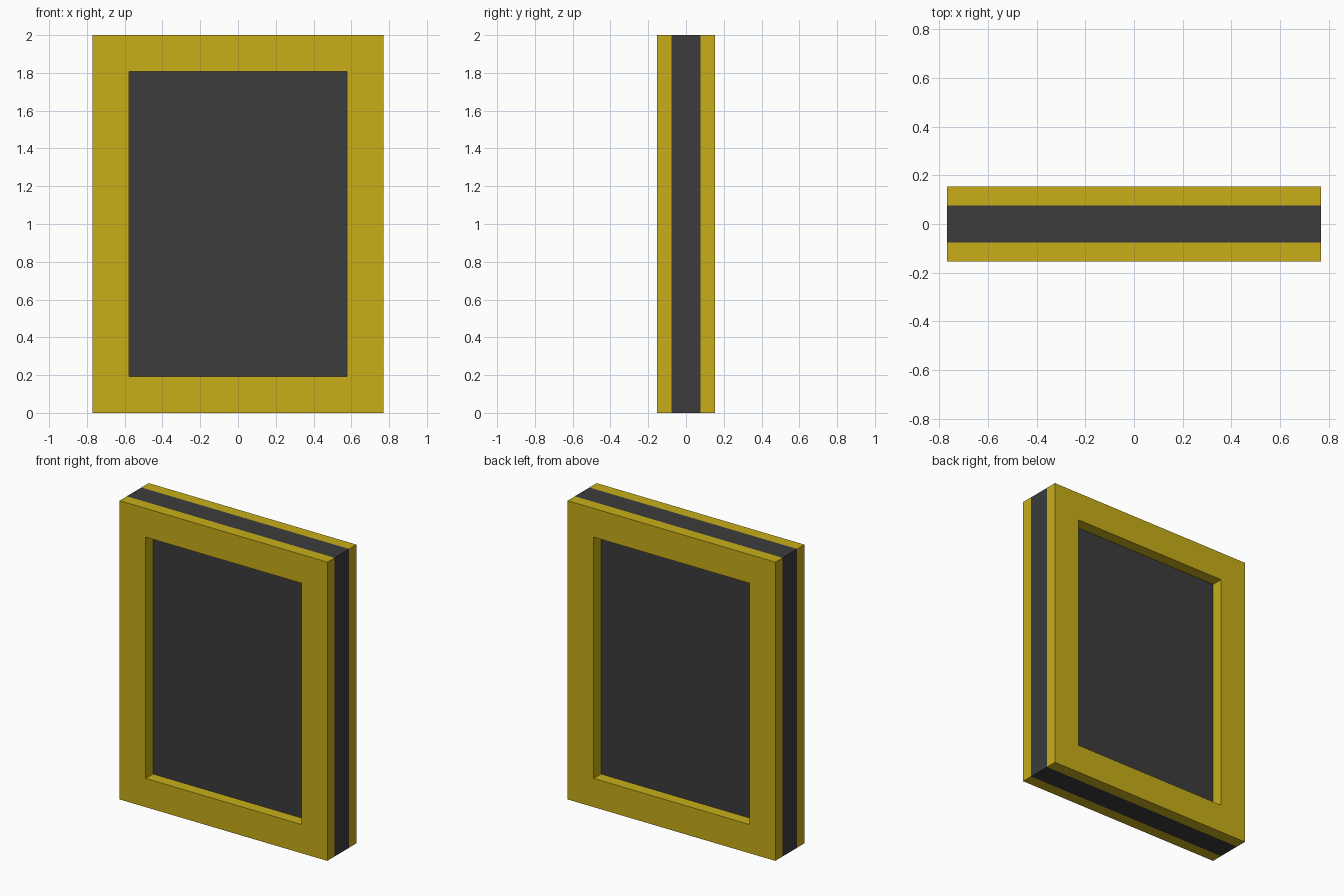
import bpy, bmesh
from mathutils import Matrix, Vector

if "Cube" in bpy.data.objects:
    bpy.data.objects.remove(bpy.data.objects["Cube"])

U = 2 / 13                      # model unit
W, H = 10 * U, 2.0              # panel width and height
W = 20 * U / 2 * 1.0            # half-width is 5 units
BORDER = 1.25 * U               # width of the frame rails
CORE, RAIL = U, U / 2           # core thickness, frame thickness


def material(name, color):
    mat = bpy.data.materials.new(name)
    mat.diffuse_color = (*color, 1)
    mat.use_nodes = True
    mat.node_tree.nodes["Principled BSDF"].inputs["Base Color"].default_value = mat.diffuse_color
    return mat


def add_object(name, bm, mat):
    bmesh.ops.recalc_face_normals(bm, faces=bm.faces)
    mesh = bpy.data.meshes.new(name)
    bm.to_mesh(mesh)
    bm.free()
    mesh.materials.append(mat)
    obj = bpy.data.objects.new(name, mesh)
    bpy.context.collection.objects.link(obj)
    return obj


def frame(name, y0, mat):
    """Rectangular ring extruded in y from y0."""
    bm = bmesh.new()

    def loop(inset):
        x = W / 2 - inset
        return [bm.verts.new((px, y0, pz)) for px, pz in
                ((-x, inset), (x, inset), (x, H - inset), (-x, H - inset))]

    outer, inner = loop(0), loop(BORDER)
    for i in range(4):
        j = (i + 1) % 4
        bm.faces.new((outer[i], outer[j], inner[j], inner[i]))
    ext = bmesh.ops.extrude_face_region(bm, geom=bm.faces[:], use_keep_orig=True)
    verts = [g for g in ext["geom"] if isinstance(g, bmesh.types.BMVert)]
    bmesh.ops.translate(bm, verts=verts, vec=(0, RAIL, 0))
    return add_object(name, bm, mat)


yellow = material("yellow", (0.58, 0.42, 0.01))
dark = material("dark_grey", (0.045, 0.045, 0.045))

# Dark core panel
bm = bmesh.new()
bmesh.ops.create_cube(bm, size=1, matrix=Matrix.Translation((0, 0, H / 2))
                      @ Matrix.Diagonal(Vector((W, CORE, H, 1))))
add_object("core_panel", bm, dark)

# Yellow frames on both faces
frame("front_frame", -CORE / 2 - RAIL, yellow)
frame("back_frame", CORE / 2, yellow)
